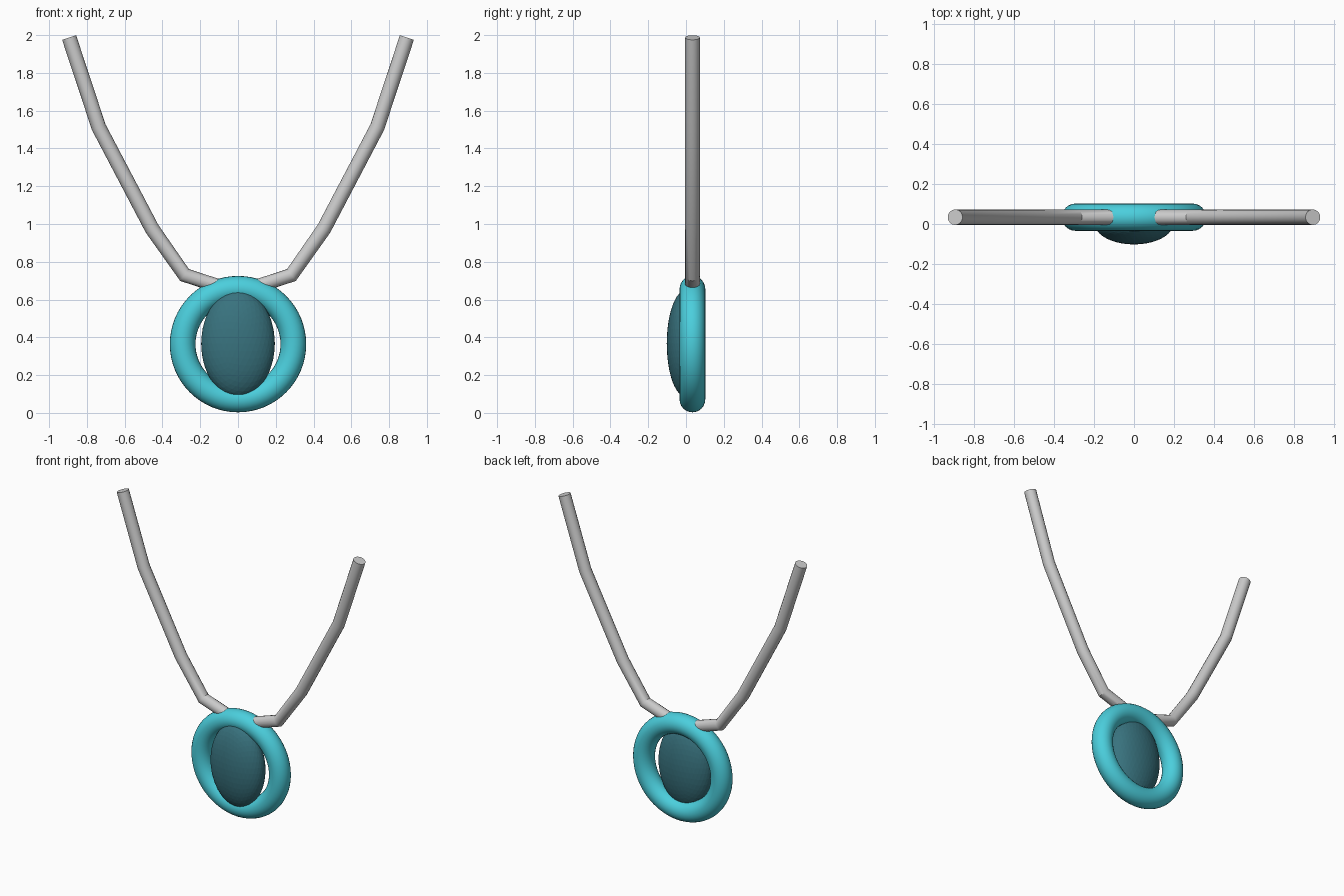
import bpy
import math

if "Cube" in bpy.data.objects:
    bpy.data.objects.remove(bpy.data.objects["Cube"])


def paint(obj, name, rgb):
    mat = bpy.data.materials.new(name)
    mat.diffuse_color = (*rgb, 1)
    mat.use_nodes = True
    mat.node_tree.nodes["Principled BSDF"].inputs["Base Color"].default_value = mat.diffuse_color
    obj.data.materials.append(mat)


MID_Y = 0.034
MID_Z = 0.364

# Round pendant ring
bpy.ops.mesh.primitive_torus_add(
    major_radius=0.293, minor_radius=0.068, major_segments=64, minor_segments=24,
    location=(0, MID_Y, MID_Z), rotation=(math.pi / 2, 0, 0))
ring = bpy.context.object
ring.name = "pendant_ring"
bpy.ops.object.shade_smooth()
paint(ring, "turquoise", (0.07, 0.62, 0.72))

# Faceted oval stone, bulging out of the front
bpy.ops.mesh.primitive_ico_sphere_add(subdivisions=4, radius=1, location=(0, 0, MID_Z + 0.003))
stone = bpy.context.object
stone.name = "oval_stone"
stone.scale = (0.195, 0.102, 0.283)
bpy.ops.object.transform_apply(location=False, rotation=False, scale=True)
paint(stone, "dark_teal", (0.04, 0.17, 0.21))

# Cord: mirrored path passing through the top of the ring
half = [(0.283, 0.73), (0.455, 0.975), (0.737, 1.512), (0.894, 1.987)]
path = [(-x, z) for x, z in reversed(half)] + [(0, 0.637)] + half
curve = bpy.data.curves.new("cord", 'CURVE')
curve.dimensions = '3D'
curve.bevel_depth = 0.039
curve.bevel_resolution = 6
curve.use_fill_caps = True
spline = curve.splines.new('POLY')
spline.points.add(len(path) - 1)
for point, (x, z) in zip(spline.points, path):
    point.co = (x, MID_Y, z, 1)
cord = bpy.data.objects.new("cord", curve)
bpy.context.collection.objects.link(cord)
bpy.ops.object.select_all(action='DESELECT')
cord.select_set(True)
bpy.context.view_layer.objects.active = cord
bpy.ops.object.convert(target='MESH')
bpy.ops.object.shade_smooth_by_angle(angle=math.radians(30))
